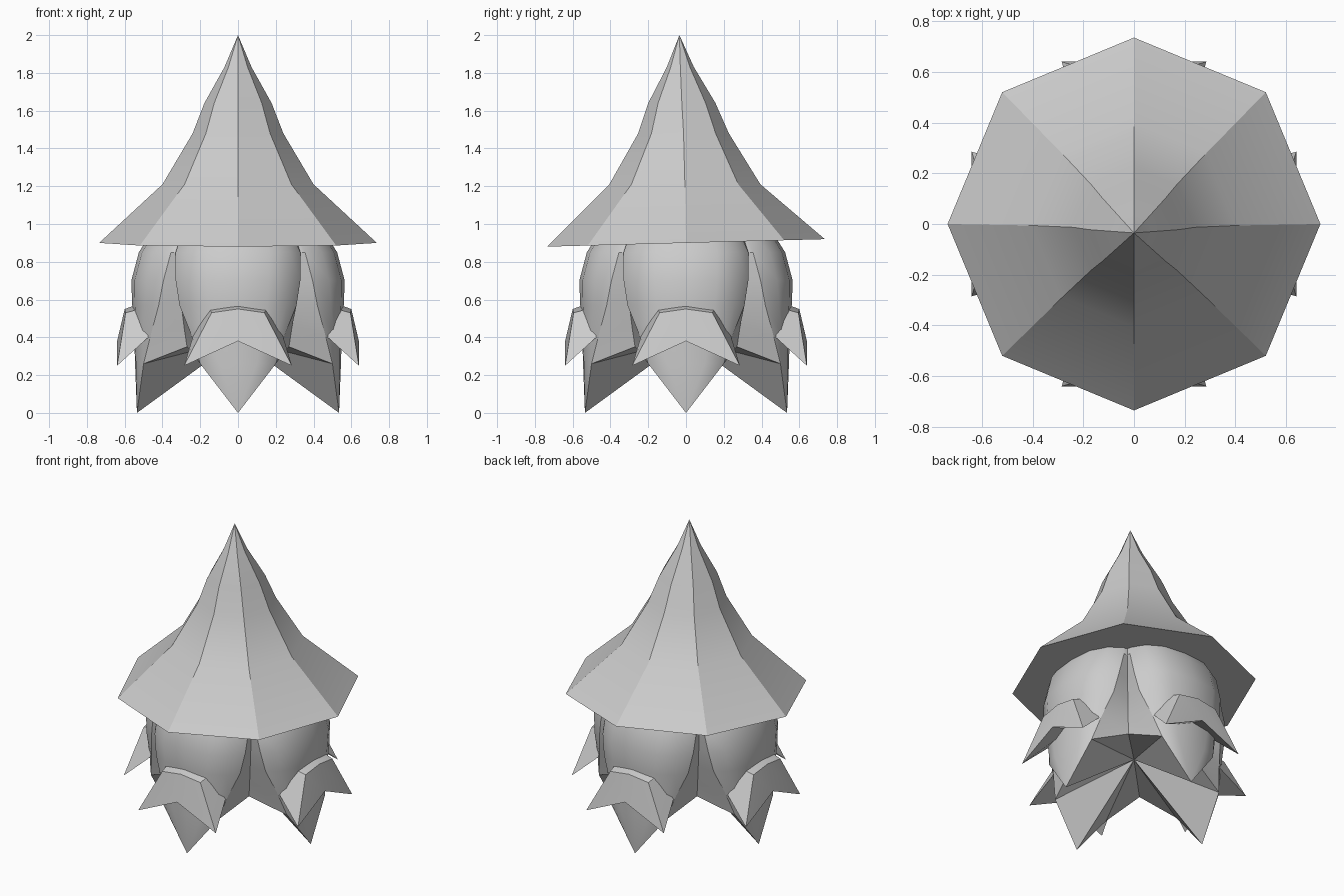
import bpy, bmesh, math
from mathutils import Matrix, Vector

cube = bpy.data.objects.get("Cube")
if cube:
    bpy.data.objects.remove(cube)

grey = bpy.data.materials.new("stone_grey")
grey.use_nodes = True
COLOUR = (0.6, 0.6, 0.6, 1)
grey.diffuse_color = COLOUR
grey.node_tree.nodes["Principled BSDF"].inputs["Base Color"].default_value = COLOUR


def build(name, polygons, angle=30):
    """Weld a list of polygons into one smooth object with sharp creases."""
    bm = bmesh.new()
    for poly in polygons:
        bm.faces.new([bm.verts.new(p) for p in poly])
    bmesh.ops.remove_doubles(bm, verts=bm.verts, dist=0.0005)
    bmesh.ops.recalc_face_normals(bm, faces=bm.faces)
    mesh = bpy.data.meshes.new(name)
    bm.to_mesh(mesh)
    bm.free()
    mesh.materials.append(grey)
    obj = bpy.data.objects.new(name, mesh)
    bpy.context.collection.objects.link(obj)
    bpy.ops.object.select_all(action="DESELECT")
    obj.select_set(True)
    bpy.context.view_layer.objects.active = obj
    bpy.ops.object.shade_smooth_by_angle(angle=math.radians(angle))
    return obj


def mirrored(polygons):
    """Add the copy on the other side of the face's centre line."""
    return polygons + [[(-x, y, z) for x, y, z in reversed(p)] for p in polygons]


def turned(polygons, quarter):
    spin = Matrix.Rotation(quarter * math.pi / 2, 3, "Z")
    return [[spin @ Vector(p) for p in poly] for poly in polygons]


# Hat: eight-sided flared cone, brim slightly tilted, tip leaning forward
rings = []
for radius, z, lean in ((0.735, 0.9, 0), (0.4, 1.21, -0.006), (0.24, 1.48, -0.013),
                        (0.178, 1.64, -0.022), (0.072, 1.83, -0.03)):
    ring = []
    for i in range(8):
        a = i * math.pi / 4
        y = radius * math.sin(a)
        tilt = 0.027 * y if z < 1 else 0
        ring.append((radius * math.cos(a), y + lean, z + tilt))
    rings.append(ring)
tip = (0, -0.035, 2)
hat = [rings[0]]
for i in range(8):
    j = (i + 1) % 8
    for low, high in zip(rings, rings[1:]):
        hat.append([low[i], low[j], high[j], high[i]])
    hat.append([rings[-1][i], rings[-1][j], tip])
build("hat", hat)

# Head: four bulging faces meeting in valleys, each ending in a pointed beard
# rows: height, half width, front depth, depth lost at the edge, valley, valley height
ROWS = ((0.97, 0.28, 0.45, 0.13, 0.29, 0.97), (0.85, 0.33, 0.525, 0.17, 0.33, 0.85),
        (0.7, 0.33, 0.565, 0.17, 0.315, 0.7), (0.57, 0.31, 0.56, 0.14, 0.3, 0.57),
        (0.42, 0.25, 0.55, 0.09, 0.285, 0.45), (0.26, 0.2, 0.545, 0.045, 0.27, 0.35))
CURVE = ((0, 0), (0.5, 0.1), (0.83, 0.48), (1, 1))
grid = []
for z, width, depth, drop, valley, valley_z in ROWS:
    row = [(width * f, -(depth - drop * g), z) for f, g in CURVE]
    grid.append(row + [(valley, -valley, valley_z)])
beard_tip = (0, -0.535, 0)
core = (0, 0, 0.39)
half = []
for up, down in zip(grid, grid[1:]):
    for c in range(4):
        half.append([up[c], down[c], down[c + 1], up[c + 1]])
last = grid[-1]
for c in range(3):
    half.append([last[c], beard_tip, last[c + 1]])
half.append([last[3], beard_tip, core])
half.append([last[3], core, last[4]])
half.append(grid[0] + [(0, 0, 0.97)])
lobe = mirrored(half)
build("head_and_beards", [p for k in range(4) for p in turned(lobe, k)])

# Moustaches: a drooping wedge on each face
b0, b1, b2, b3 = (0, -0.53, 0.575), (0.15, -0.52, 0.55), (0.2, -0.49, 0.48), (0.24, -0.475, 0.4)
f0, f1, low, point = (0, -0.6, 0.55), (0.14, -0.595, 0.53), (0, -0.64, 0.38), (0.285, -0.64, 0.25)
inner = (0, -0.5, 0.42)
wing = mirrored([[f0, low, point, f1], [f0, f1, b1, b0], [f1, b2, b1],
                 [f1, point, b3, b2], [low, inner, b3, point], [b0, b1, b2, b3, inner]])
for k, side in enumerate(("front", "left", "back", "right")):
    build("moustache_" + side, turned(wing, k))
